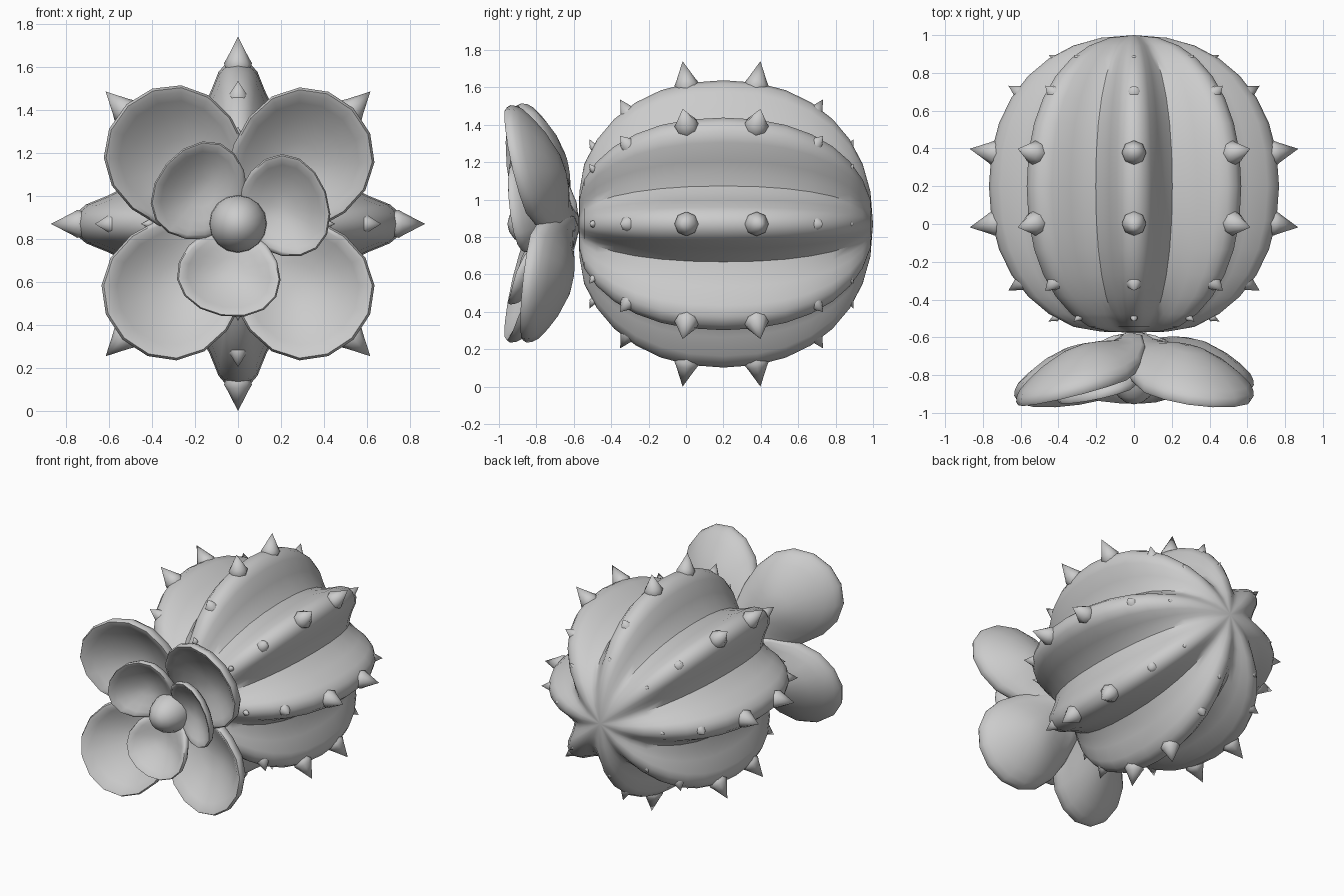
import bpy, bmesh
from math import sin, cos, tau, radians, pi
from mathutils import Vector

if "Cube" in bpy.data.objects:
    bpy.data.objects.remove(bpy.data.objects["Cube"])

CZ = 0.87  # height of the flower/body axis, which runs along y


def axis_point(radius, angle, y, side=0.0):
    """Point at a radial distance and angle around the y axis, shifted sideways."""
    c, s = cos(angle), sin(angle)
    return Vector((radius * c - side * s, y, CZ + radius * s + side * c))


def loft(name, start, rings, end, sharp=40):
    """Closed smooth skin through rings, capped by a single point at each end."""
    bm = bmesh.new()
    a, b = bm.verts.new(start), bm.verts.new(end)
    rows = [[bm.verts.new(p) for p in r] for r in rings]
    n = len(rows[0])
    for i in range(n):
        j = (i + 1) % n
        bm.faces.new((a, rows[0][j], rows[0][i]))
        bm.faces.new((b, rows[-1][i], rows[-1][j]))
        for r0, r1 in zip(rows, rows[1:]):
            bm.faces.new((r0[i], r0[j], r1[j], r1[i]))
    bmesh.ops.recalc_face_normals(bm, faces=bm.faces)
    return finish(name, bm, sharp)


def finish(name, bm, sharp):
    mesh = bpy.data.meshes.new(name)
    bm.to_mesh(mesh)
    bm.free()
    ob = bpy.data.objects.new(name, mesh)
    bpy.context.collection.objects.link(ob)
    bpy.ops.object.select_all(action='DESELECT')
    ob.select_set(True)
    bpy.context.view_layer.objects.active = ob
    bpy.ops.object.shade_smooth_by_angle(angle=radians(sharp))
    return ob


# Ribbed body: eight rounded ribs with sharp valleys
half = [(0, .768), (3.8, .755), (7.3, .712), (12.2, .62), (17, .565), (22.5, .53)]
rib = half + [(45 - d, r) for d, r in half[-2:0:-1]]
section = [(radians(k * 45 + d), r) for k in range(8) for d, r in rib]
rings = []
LAT = 16
for i in range(1, LAT):
    t = pi * i / LAT
    e = 2 / 2.2
    y = abs(cos(t)) ** e * (-1 if cos(t) > 0 else 1)
    w = sin(t) ** e
    rings.append([axis_point(r * w, a, max(-.57, .2 + .8 * y)) for a, r in section])
loft("cactus_body", (0, -.575, CZ), rings, (0, 1, CZ))

# Spines: three sizes in mirrored pairs along every rib
spines = [(.01, .70, -.018, .87, .065),
          (-.29, .56, -.352, .665, .05),
          (-.49, .40, -.515, .452, .02)]
bm = bmesh.new()
for k in range(8):
    for y0, r0, y1, r1, width in spines:
        for flip in (False, True):
            ya, yb = (.38 - y0, .38 - y1) if flip else (y0, y1)
            base = axis_point(r0, k * tau / 8, ya)
            tip = axis_point(r1, k * tau / 8, yb)
            d = (tip - base).normalized()
            u = d.cross(Vector((0, 1, 0))).normalized()
            v = d.cross(u)
            prev = None
            for f, w in ((0, .8), (.28, 1), (.42, .78)):
                c = base.lerp(tip, f)
                ring = [bm.verts.new(c + (u * cos(q * tau / 8) + v * sin(q * tau / 8)) * width * w)
                        for q in range(8)]
                if prev is None:
                    bm.faces.new(ring)
                else:
                    for q in range(8):
                        bm.faces.new((prev[q], prev[q - 1], ring[q - 1], ring[q]))
                prev = ring
            top = bm.verts.new(tip)
            for q in range(8):
                bm.faces.new((prev[q], prev[q - 1], top))
bmesh.ops.recalc_face_normals(bm, faces=bm.faces)
finish("spines", bm, 60)


# Petals: deep dished pads with a thick rolled edge, rooted at the centre
def petal(name, angle, length, width, y0, slope, twist, cup, thick):
    n = 16

    def point(s, a, off):
        u = length * (.51 + .49 * s * cos(a))
        v = width * s * sin(a) * (1 + .15 * cos(a))
        rise = sin(min(1, 2 * u / length) * pi / 2)
        y = y0 - slope * u - twist * v / width - cup * s * s * rise + off
        return axis_point(u, radians(angle), y, v)

    shape = [(.3, -1), (.6, -1), (.8, -1), (.91, -.95), (.97, -.65), (1, 0),
             (.99, .6), (.94, .95), (.8, 1), (.6, 1), (.3, 1)]
    rows = [[point(s, tau * i / n, o * thick) for i in range(n)] for s, o in shape]
    loft(name, point(0, 0, -thick), rows, point(0, 0, thick), 60)


for name, ang, slope, twist in (("upper_right", 45, .26, .02), ("upper_left", 133, .24, .04),
                                ("lower_left", 225, .26, .02), ("lower_right", 315, .15, .0)):
    petal("outer_petal_" + name, ang, .76, .315, -.585, slope, twist, .17, .045)
for k in range(3):
    petal("inner_petal_%d" % (k + 1), 20 + 120 * k, .435, .24, -.70, .27, .015, .12, .032)

# Flower bud at the centre
bud = [[axis_point(.137 * sin(pi * i / 10), tau * j / 16, -.76 - .195 * cos(pi * i / 10))
        for j in range(16)] for i in range(1, 10)]
loft("flower_bud", (0, -.955, CZ), bud, (0, -.565, CZ), 60)
